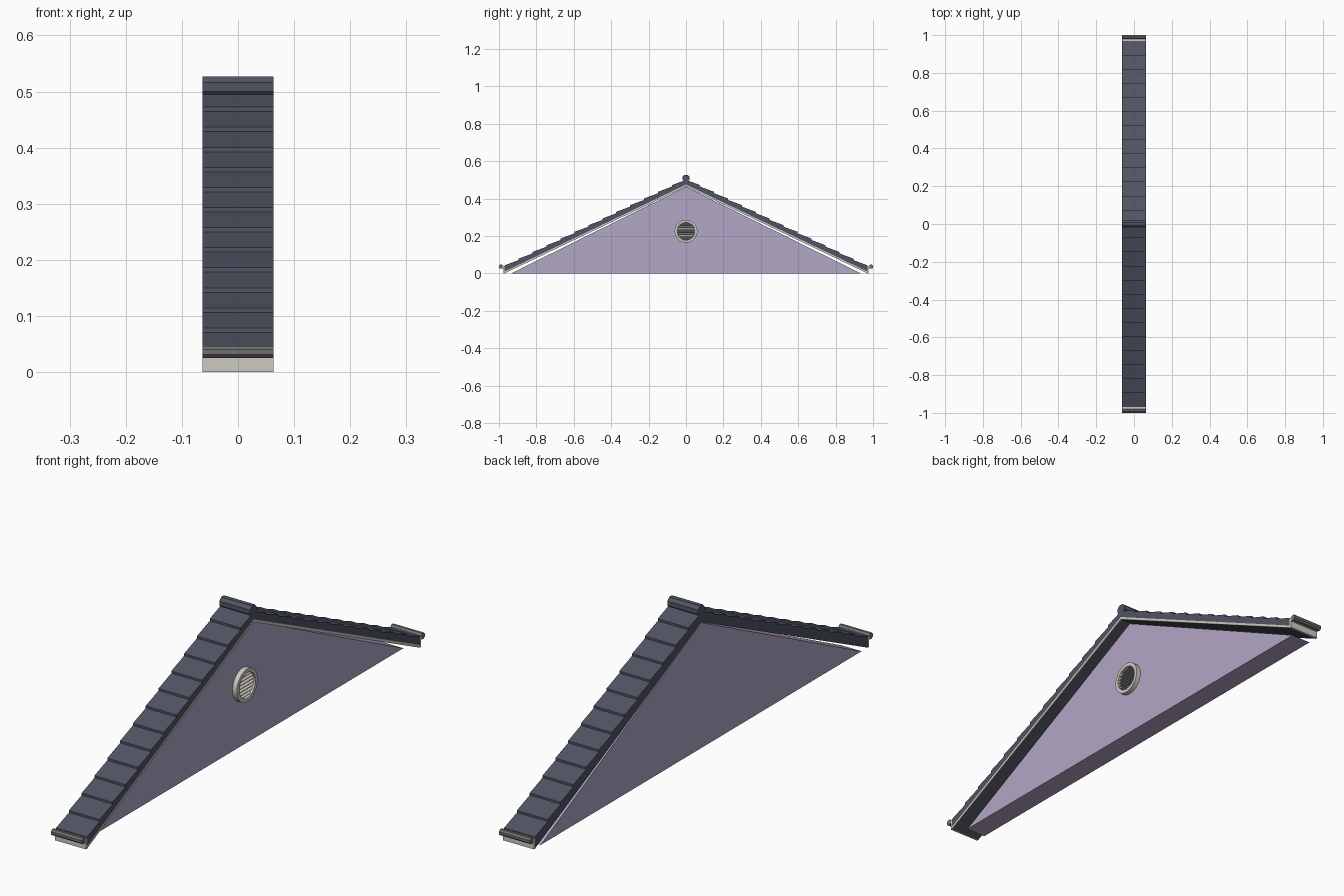
import bpy, bmesh, math
from mathutils import Matrix

if "Cube" in bpy.data.objects:
    bpy.data.objects.remove(bpy.data.objects["Cube"], do_unlink=True)

HALF = 0.063      # half width of the roof along x
EAVE = 0.97       # half span of the roof
WALL_FACE = 0.02  # recessed side of the gable wall


def material(name, color):
    m = bpy.data.materials.new(name)
    m.use_nodes = True
    m.diffuse_color = (*color, 1)
    m.node_tree.nodes["Principled BSDF"].inputs["Base Color"].default_value = (*color, 1)
    return m


slate = material("slate", (0.08, 0.09, 0.125))
lilac = material("lilac", (0.45, 0.385, 0.57))
cream = material("cream", (0.61, 0.59, 0.53))
grey = material("gutter grey", (0.16, 0.165, 0.16))


def finish(name, bm, mat):
    bmesh.ops.recalc_face_normals(bm, faces=bm.faces)
    mesh = bpy.data.meshes.new(name)
    bm.to_mesh(mesh)
    bm.free()
    mesh.materials.append(mat)
    obj = bpy.data.objects.new(name, mesh)
    bpy.context.collection.objects.link(obj)
    return obj


def prism(name, outline, x0, x1, mat):
    """Extrude a (y, z) outline from x0 to x1."""
    bm = bmesh.new()
    face = bm.faces.new([bm.verts.new((x0, y, z)) for y, z in outline])
    new = bmesh.ops.extrude_face_region(bm, geom=[face])["geom"]
    verts = [v for v in new if isinstance(v, bmesh.types.BMVert)]
    bmesh.ops.translate(bm, verts=verts, vec=(x1 - x0, 0, 0))
    return finish(name, bm, mat)


def circle(y, z, r, n):
    return [(y + r * math.cos((i + 0.5) * math.tau / n),
             z + r * math.sin((i + 0.5) * math.tau / n)) for i in range(n)]


def under(y):
    return 0.465 * (1 - y / EAVE)


# Gable wall
prism("gable_wall", [(-0.935, 0), (0.935, 0), (0, 0.463)], -HALF + 0.001, WALL_FACE, lilac)

# Stepped roof slopes with their eave boards and gutters
TILES = 13
for side, label in ((-1, "front"), (1, "back")):
    outline = [(0, 0.465), (EAVE, 0.0)]
    step = EAVE / TILES
    for i in range(TILES):
        low = EAVE - i * step
        high = low - step
        outline.append((low, under(low) + 0.043))
        outline.append((high, under(high) + 0.035))
    outline = [(side * y, z) for y, z in outline]
    prism(label + "_roof_tiles", outline, -HALF, HALF, slate)

    verge = [(0, 0.465), (EAVE, 0), (EAVE, 0.01), (0, 0.475)]
    prism(label + "_verge_trim", [(side * y, z) for y, z in verge], HALF - 0.002, HALF + 0.0005, cream)

    board = [(EAVE, 0), (EAVE + 0.007, 0), (EAVE + 0.007, 0.026), (EAVE, 0.026)]
    prism(label + "_eave_board", [(side * y, z) for y, z in board], -HALF, HALF, cream)
    lip = [(EAVE, 0.026), (EAVE + 0.01, 0.026), (EAVE + 0.01, 0.04), (EAVE, 0.04)]
    prism(label + "_gutter_bracket", [(side * y, z) for y, z in lip], -HALF, HALF, cream)
    prism(label + "_gutter", circle(side * 0.989, 0.036, 0.0118, 8), -HALF, HALF, grey)

# Ridge cap
prism("ridge_cap", circle(0, 0.508, 0.0208, 8), -HALF, HALF, slate)

# Round vent: ring, dark backing and louvres
VZ, R_OUT, R_IN = 0.225, 0.061, 0.047
bm = bmesh.new()
n = 32
profile = [(WALL_FACE, R_OUT), (WALL_FACE + 0.018, R_OUT), (WALL_FACE + 0.018, R_IN), (WALL_FACE, R_IN)]
rings = [[bm.verts.new((x, r * math.cos(k * math.tau / n), VZ + r * math.sin(k * math.tau / n)))
          for k in range(n)] for x, r in profile]
for a in range(4):
    p, q = rings[a], rings[(a + 1) % 4]
    for k in range(n):
        j = (k + 1) % n
        bm.faces.new((p[k], p[j], q[j], q[k]))
finish("vent_ring", bm, cream)
prism("vent_backing", circle(0, VZ, R_IN, n), WALL_FACE, WALL_FACE + 0.004, slate)

bm = bmesh.new()
for i in range(-3, 4):
    z = i * 0.0125
    length = 2 * math.sqrt(R_IN ** 2 - z ** 2)
    place = Matrix.Translation((WALL_FACE + 0.009, 0, VZ + z)) @ Matrix.Rotation(math.radians(35), 4, 'Y')
    bmesh.ops.create_cube(bm, size=1, matrix=place @ Matrix.Diagonal((0.011, length, 0.003, 1)))
finish("vent_louvres", bm, cream)
